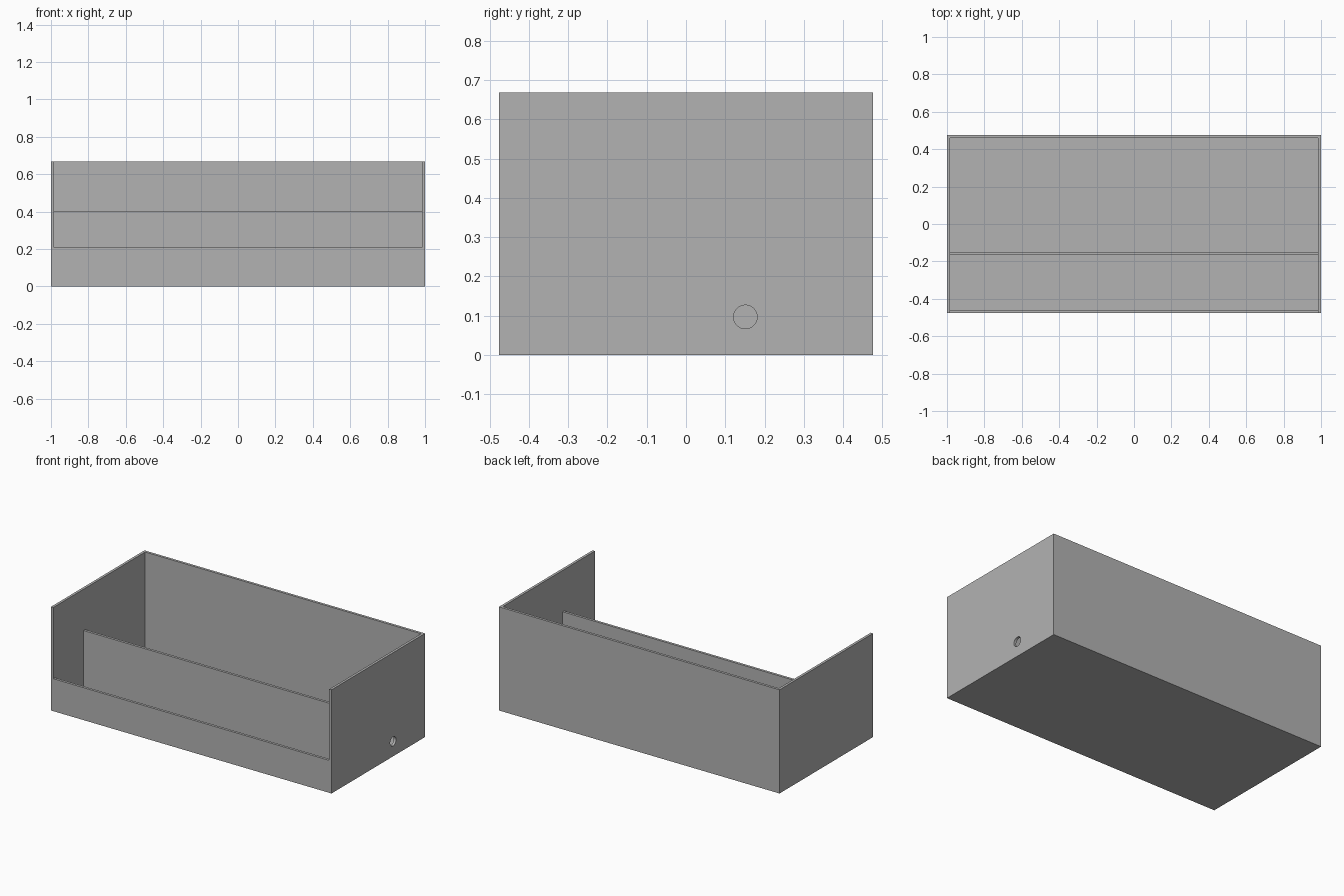
import bpy
import bmesh
from mathutils import Matrix, Vector

cube = bpy.data.objects.get("Cube")
if cube:
    bpy.data.objects.remove(cube, do_unlink=True)

HALF_X, HALF_Y, HEIGHT = 1.0, 0.476, 0.668
WALL = 0.0165
FRONT_HEIGHT, DIVIDER_HEIGHT = 0.209, 0.401
DIVIDER_Y = -0.158
INNER_X, INNER_Y = HALF_X - WALL, HALF_Y - WALL

grey = bpy.data.materials.new("panel grey")
grey.use_nodes = True
colour = (0.45, 0.45, 0.45, 1)
grey.diffuse_color = colour
grey.node_tree.nodes["Principled BSDF"].inputs["Base Color"].default_value = colour


def add_object(name, bm):
    bmesh.ops.recalc_face_normals(bm, faces=bm.faces)
    mesh = bpy.data.meshes.new(name)
    bm.to_mesh(mesh)
    bm.free()
    mesh.materials.append(grey)
    obj = bpy.data.objects.new(name, mesh)
    bpy.context.collection.objects.link(obj)
    return obj


def extrude_profile(name, profile, half_width):
    """Extrude a y-z outline along x, centred on x = 0."""
    bm = bmesh.new()
    face = bm.faces.new([bm.verts.new((-half_width, y, z)) for y, z in profile])
    result = bmesh.ops.extrude_face_region(bm, geom=[face])
    verts = [v for v in result["geom"] if isinstance(v, bmesh.types.BMVert)]
    bmesh.ops.translate(bm, verts=verts, vec=Vector((2 * half_width, 0, 0)))
    return add_object(name, bm)


def rectangle(y0, y1, z0, z1):
    return [(y0, z0), (y1, z0), (y1, z1), (y0, z1)]


def cut(target, cutter):
    mod = target.modifiers.new(cutter.name, "BOOLEAN")
    mod.operation = "DIFFERENCE"
    mod.solver = "EXACT"
    mod.object = cutter
    bpy.context.view_layer.objects.active = target
    bpy.ops.object.modifier_apply(modifier=mod.name)
    bpy.data.objects.remove(cutter, do_unlink=True)


# Outer box: floor, back, two sides and a low front
box = extrude_profile("open_box", rectangle(-HALF_Y, HALF_Y, 0, HEIGHT), HALF_X)

# Hollow the inside and open the front above the low panel
cut(box, extrude_profile("cavity_cutter", [
    (-INNER_Y, WALL), (INNER_Y, WALL), (INNER_Y, 1), (-1, 1),
    (-1, FRONT_HEIGHT), (-INNER_Y, FRONT_HEIGHT)], INNER_X))

# Round cable hole through the left side
bm = bmesh.new()
bmesh.ops.create_cone(
    bm, cap_ends=True, segments=48, radius1=0.03, radius2=0.03, depth=0.1,
    matrix=Matrix.Translation((HALF_X, 0.151, 0.097)) @ Matrix.Rotation(1.570796, 4, "Y"))
cut(box, add_object("hole_cutter", bm))

# Divider between the front and rear compartments
extrude_profile("divider", rectangle(
    DIVIDER_Y - WALL / 2, DIVIDER_Y + WALL / 2, WALL, DIVIDER_HEIGHT), INNER_X)
